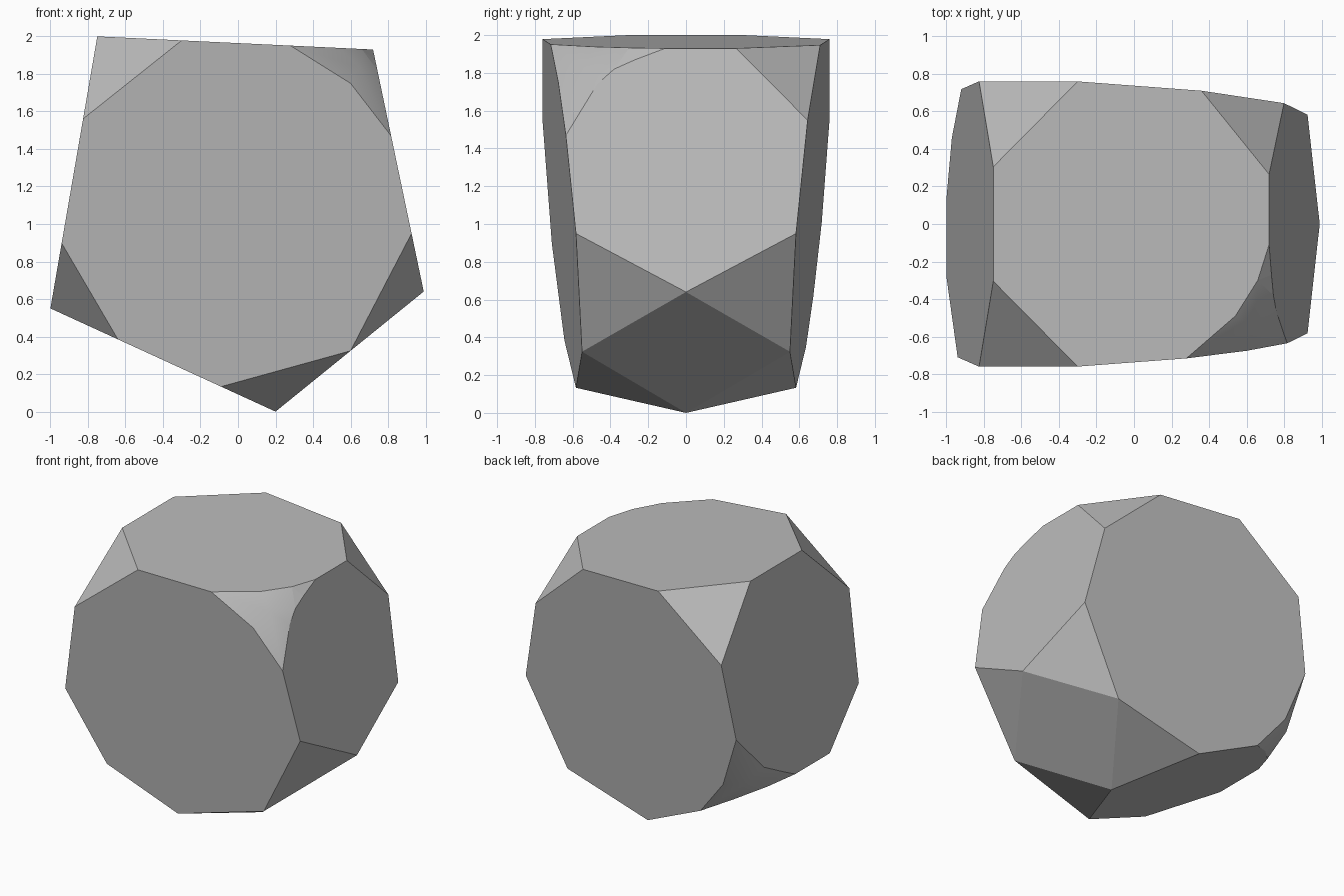
import bpy, bmesh
from mathutils import Vector

if "Cube" in bpy.data.objects:
    bpy.data.objects.remove(bpy.data.objects["Cube"])

# Pentagon outline of the block (x, z), clockwise from upper left
PENT = [(-0.75, 2.0), (0.72, 1.93), (0.99, 0.64), (0.20, 0.0), (-1.0, 0.55)]


def half_depth(x, z):
    """Distance of the tilted front and back faces from y = 0."""
    return 0.76 - 0.071 * (x + 0.82) + 0.088 * (z - 1.56)


def on_side(i, t, y):
    """Point on flat side i of the pentagon, at fraction t and depth y."""
    a, b = Vector(PENT[i]), Vector(PENT[(i + 1) % 5])
    p = a.lerp(b, t)
    return Vector((p.x, y, p.y))


def on_face(x, z, sign):
    return Vector((x, sign * half_depth(x, z), z))


def rim(i, t, sign):
    """Point where side i meets the front (-1) or back (+1) face."""
    p = on_side(i, t, 0)
    return on_face(p.x, p.z, sign)


# Rim of the front and back faces, left by the corner cuts
front = [(0, .306), (0, .70), (1, .357), (1, .76), (2, .494),
         (3, .242), (3, .70), (4, .24), (4, .697)]
back = [(0, .306), (0, .755), (1, .295), (1, .76), (2, .494),
        (3, .242), (3, .637), (4, .317), (4, .697)]
points = [rim(i, t, -1) for i, t in front] + [rim(i, t, 1) for i, t in back]

# What remains of the long edges between the sides
for i, ys in enumerate([(-.305, .305), (-.11, .265), (0,), (0,), (-.28, .13)]):
    points += [on_side(i, 0, y) for y in ys]

# Arcs around the two rounded corners
points += [on_face(.60, 1.75, -1), on_face(-.78, .62, 1)]
for i, t, y in [(0, .878, -.49), (0, .959, -.30),
                (1, .047, -.27), (1, .085, -.38), (1, .147, -.47),
                (4, .117, .46), (4, .041, .25),
                (3, .79, .50), (3, .925, .33)]:
    points.append(on_side(i, t, y))
crowns = [Vector((.648, -.545, 1.836)), Vector((-.885, .56, .61))]

# Wrap the points into a solid with clean flat faces
bm = bmesh.new()
for p in points + crowns:
    bm.verts.new(p)
res = bmesh.ops.convex_hull(bm, input=bm.verts[:])
loose = [v for v in bm.verts if not v.link_faces]
bmesh.ops.delete(bm, geom=loose, context='VERTS')
bmesh.ops.dissolve_limit(bm, angle_limit=0.012, verts=bm.verts[:], edges=bm.edges[:])
bmesh.ops.recalc_face_normals(bm, faces=bm.faces[:])

# Smooth only the rounded corners, keeping their outlines sharp
for v in bm.verts:
    if any((v.co - c).length < 1e-4 for c in crowns):
        for f in v.link_faces:
            f.smooth = True
for e in bm.edges:
    e.smooth = all(f.smooth for f in e.link_faces)

mesh = bpy.data.meshes.new("cut_block")
bm.to_mesh(mesh)
bm.free()
block = bpy.data.objects.new("cut_block", mesh)
bpy.context.collection.objects.link(block)

grey = bpy.data.materials.new("stone_grey")
grey.diffuse_color = (0.5, 0.5, 0.5, 1)
grey.use_nodes = True
grey.node_tree.nodes["Principled BSDF"].inputs["Base Color"].default_value = grey.diffuse_color
mesh.materials.append(grey)
